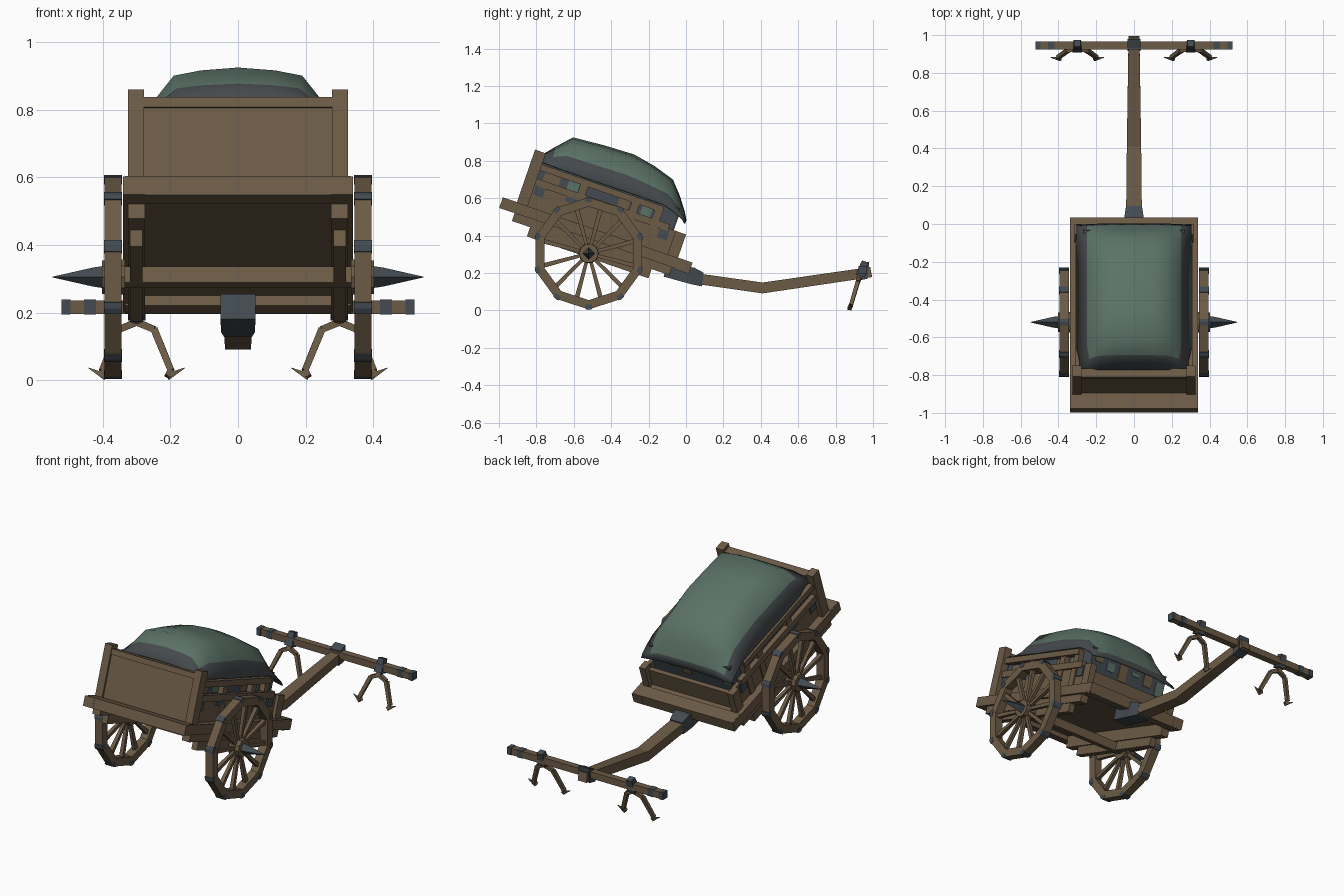
import bpy, bmesh, math
from mathutils import Matrix, Vector

if "Cube" in bpy.data.objects:
    bpy.data.objects.remove(bpy.data.objects["Cube"])


def material(name, rgb):
    m = bpy.data.materials.new(name)
    m.diffuse_color = (*rgb, 1)
    m.use_nodes = True
    m.node_tree.nodes["Principled BSDF"].inputs["Base Color"].default_value = m.diffuse_color
    return m


WOOD = material("brown wood", (0.150, 0.105, 0.062))
METAL = material("blue grey metal", (0.056, 0.070, 0.082))
GREEN = material("green canvas", (0.105, 0.170, 0.135))
HEM = material("grey canvas hem", (0.060, 0.068, 0.072))

# The cart bed is tipped about the axle: local y runs along the bed, local z out of it
AXLE = Vector((0, -0.52, 0.305))
BED = Matrix.Translation(AXLE) @ Matrix.Rotation(math.radians(-19), 4, 'X')
WORLD = Matrix.Identity(4)


def mesh_object(name, mats, verts, faces, frame=WORLD):
    me = bpy.data.meshes.new(name)
    me.from_pydata([frame @ Vector(v) for v in verts], [], faces)
    for m in mats:
        me.materials.append(m)
    bm = bmesh.new()
    bm.from_mesh(me)
    bmesh.ops.recalc_face_normals(bm, faces=bm.faces)
    bm.to_mesh(me)
    bm.free()
    ob = bpy.data.objects.new(name, me)
    bpy.context.collection.objects.link(ob)
    return ob


def loft(name, mat, rings, frame=WORLD):
    """Skin rings of equal size and cap both ends."""
    n = len(rings[0])
    verts = [p for r in rings for p in r]
    faces = [(i * n + j, i * n + (j + 1) % n, (i + 1) * n + (j + 1) % n, (i + 1) * n + j)
             for i in range(len(rings) - 1) for j in range(n)]
    faces += [tuple(range(n)), tuple(range(len(verts) - n, len(verts)))]
    return mesh_object(name, [mat], verts, faces, frame)


def box(name, mat, x, y, z, frame=BED):
    return loft(name, mat, [[(a, y[0], z[0]), (a, y[1], z[0]), (a, y[1], z[1]), (a, y[0], z[1])]
                            for a in x], frame)


def pair(name, mat, x, y, z, frame=BED):
    for side, tag in ((-1, "left_"), (1, "right_")):
        box(tag + name, mat, (side * x[0], side * x[1]), y, z, frame)


def bar(name, mat, p, q, w0, w1, up=(0, 1, 0)):
    """Square bar from p to q, half widths w0 and w1."""
    p, q = Vector(p), Vector(q)
    d = (q - p).normalized()
    a = d.cross(Vector(up)).normalized()
    b = d.cross(a)
    signs = ((-1, -1), (1, -1), (1, 1), (-1, 1))
    return loft(name, mat, [[c + a * s * w + b * t * w for s, t in signs]
                            for c, w in ((p, w0), (q, w1))])


# Chassis
box("floor", WOOD, (-0.30, 0.30), (-0.50, 0.50), (0.10, 0.128))
pair("chassis_beam", WOOD, (0.275, 0.34), (-0.532, 0.541), (0.075, 0.132))
box("front_crossbeam", WOOD, (-0.335, 0.335), (-0.53, -0.45), (0.074, 0.134))
box("rear_crossbeam", WOOD, (-0.335, 0.335), (0.46, 0.54), (0.07, 0.134))
pair("upper_spring_block", WOOD, (0.275, 0.325), (-0.445, 0.445), (0.03, 0.076))
pair("lower_spring_block", WOOD, (0.283, 0.32), (-0.342, 0.345), (-0.022, 0.031))
box("axle_beam", WOOD, (-0.35, 0.35), (-0.025, 0.025), (-0.025, 0.025))

# Tall board with corner posts
box("tall_board", WOOD, (-0.285, 0.285), (-0.44, -0.41), (0.12, 0.39))
box("tall_board_rail", WOOD, (-0.285, 0.285), (-0.448, -0.40), (0.378, 0.41))
pair("tall_post", WOOD, (0.278, 0.325), (-0.452, -0.391), (0.12, 0.431))

# Low board with corner posts
box("low_board", WOOD, (-0.285, 0.285), (0.405, 0.43), (0.12, 0.235))
pair("low_post", WOOD, (0.275, 0.315), (0.40, 0.459), (0.12, 0.265))

# Side walls: low planks, rails and uprights
pair("side_plank", WOOD, (0.272, 0.295), (-0.40, 0.41), (0.12, 0.265))
pair("side_lower_rail", WOOD, (0.28, 0.31), (-0.40, 0.36), (0.25, 0.288))
pair("side_upper_rail", WOOD, (0.28, 0.31), (-0.40, 0.30), (0.334, 0.368))
for u in (-0.14, 0.15, 0.28):
    pair("side_upright", WOOD, (0.27, 0.302), (u - 0.022, u + 0.022), (0.13, 0.36))

# Load with coloured patches
box("load", METAL, (-0.268, 0.268), (-0.405, 0.385), (0.128, 0.385))
for u0, u1, mat in ((-0.36, -0.27, WOOD), (-0.225, -0.165, GREEN), (0.06, 0.12, WOOD), (0.19, 0.245, GREEN)):
    pair("load_patch", mat, (0.268, 0.273), (u0, u1), (0.288, 0.334))
for i in range(6):
    x = -0.235 + 0.09 * i
    box("load_end_patch", (GREEN, WOOD)[i % 2], (x - 0.025, x + 0.03), (0.383, 0.39),
        (0.25 + 0.03 * (i % 3), 0.33 + 0.02 * (i % 2)))
for u0, u1, z0, z1 in ((-0.385, -0.33, 0.20, 0.25), (-0.21, -0.13, 0.225, 0.255), (0.315, 0.37, 0.20, 0.26)):
    pair("side_patch", METAL, (0.294, 0.303), (u0, u1), (z0, z1))

# Canvas: ridge and edge heights along the bed, arched cross-section
stations = [(-0.41, 0.415, 0.385), (-0.35, 0.485, 0.38), (-0.281, 0.559, 0.378), (-0.11, 0.573, 0.376),
            (0.057, 0.579, 0.378), (0.18, 0.556, 0.378), (0.297, 0.52, 0.378), (0.36, 0.45, 0.36),
            (0.415, 0.375, 0.338), (0.436, 0.338, 0.32)]
half = [(0.0, 1.0), (0.11, 0.95), (0.19, 0.86), (0.25, 0.42), (0.304, 0.0)]
section = [(-x, h) for x, h in half[:0:-1]] + half
cols = len(section)
verts = [(x * (0.95 if u < -0.3 else 1), u, e + (r - e) * h) for u, r, e in stations for x, h in section]
faces = [(i * cols + j, i * cols + j + 1, (i + 1) * cols + j + 1, (i + 1) * cols + j)
         for i in range(len(stations) - 1) for j in range(cols - 1)]
canvas = mesh_object("canvas_cover", [GREEN, HEM], verts, faces, BED)
for k, f in enumerate(canvas.data.polygons):
    i, j = divmod(k, cols - 1)
    f.material_index = int(j in (0, cols - 2) or i in (0, len(stations) - 2))
    f.use_smooth = True
thick = canvas.modifiers.new("thickness", 'SOLIDIFY')
thick.thickness = 0.006

# Wheels
def circle(x, r, n, turn=0.0):
    return [(x, AXLE.y + r * math.cos(turn + 2 * math.pi * k / n),
             AXLE.z + r * math.sin(turn + 2 * math.pi * k / n)) for k in range(n)]


for side, tag in ((-1, "left_"), (1, "right_")):
    n, start = 10, math.pi / 2
    xi, xo = side * 0.345, side * 0.395
    # Rim: outer and inner ten-sided rings
    rv = circle(xi, 0.30, n, start) + circle(xo, 0.30, n, start) + \
        circle(xo, 0.25, n, start) + circle(xi, 0.25, n, start)
    rf = [(a * n + k, a * n + (k + 1) % n, ((a + 1) % 4) * n + (k + 1) % n, ((a + 1) % 4) * n + k)
          for a in range(4) for k in range(n)]
    mesh_object(tag + "wheel_rim", [WOOD], rv, rf)
    # Metal straps over the rim corners
    for k in range(n):
        a0 = start + 2 * math.pi * k / n
        rings = []
        for x in (side * 0.343, side * 0.397):
            ring = []
            for da, r in ((-0.06, 0.2985), (0, 0.302), (0.06, 0.2985), (0.06, 0.275), (-0.06, 0.275)):
                ring.append((x, AXLE.y + r * math.cos(a0 + da), AXLE.z + r * math.sin(a0 + da)))
            rings.append(ring)
        loft(tag + "rim_strap", METAL, rings)
    # Spokes
    for k in range(12):
        a = 2 * math.pi * (k + 0.5) / 12
        d = Vector((0, math.cos(a), math.sin(a)))
        c = Vector((side * 0.37, AXLE.y, AXLE.z))
        bar(tag + "spoke", WOOD, c + d * 0.04, c + d * 0.25, 0.009, 0.012, (1, 0, 0))
    # Hub and pointed cap
    loft(tag + "hub", WOOD, [circle(side * 0.335, 0.055, 10), circle(side * 0.402, 0.052, 10)])
    loft(tag + "hub_spike", METAL, [circle(side * x, r, 4) for x, r in
                                    ((0.39, 0.034), (0.43, 0.028), (0.549, 0.001))])

# Draw pole
def pole(name, mat, rows):
    loft(name, mat, [[(-w, y, z - h), (w, y, z - h), (w, y + s, z + h), (-w, y + s, z + h)]
                     for y, z, w, h, s in rows])


pole("draw_pole", WOOD, [(0.03, 0.173, 0.042, 0.028, 0.01), (0.41, 0.12, 0.038, 0.029, 0),
                         (0.995, 0.205, 0.029, 0.027, -0.01)])
pole("pole_bracket", METAL, [(-0.12, 0.218, 0.052, 0.037, 0.025), (0.02, 0.185, 0.05, 0.043, 0.025),
                             (0.085, 0.165, 0.042, 0.036, 0.01)])
pole("pole_sleeve", METAL, [(0.915, 0.20, 0.035, 0.042, 0.015), (0.97, 0.215, 0.035, 0.046, 0.01)])

# Yoke bar with metal tips
box("yoke_bar", WOOD, (-0.50, 0.50), (0.925, 0.965), (0.196, 0.236), WORLD)
pair("yoke_tip", METAL, (0.495, 0.522), (0.923, 0.967), (0.194, 0.238), WORLD)
pair("yoke_strap", METAL, (0.42, 0.455), (0.923, 0.967), (0.194, 0.238), WORLD)

# Forked hooks hanging from the yoke
for side in (-1, 1):
    cx = side * 0.30
    bar("hook_clamp", METAL, (cx, 0.932, 0.185), (cx, 0.958, 0.262), 0.026, 0.018)
    bar("hook_stem", WOOD, (cx, 0.935, 0.20), (cx, 0.922, 0.165), 0.014, 0.014)
    for s in (-1, 1):
        path = [(0.0, 0.925, 0.172), (0.052, 0.918, 0.150), (0.102, 0.882, 0.028), (0.092, 0.874, 0.010)]
        pts = [(cx + s * x, y, z) for x, y, z in path]
        for p, q in zip(pts, pts[1:]):
            bar("hook_leg", WOOD, p, q, 0.011, 0.010)
        bar("hook_barb", WOOD, pts[-1], (cx + s * 0.142, 0.882, 0.036), 0.010, 0.001)
